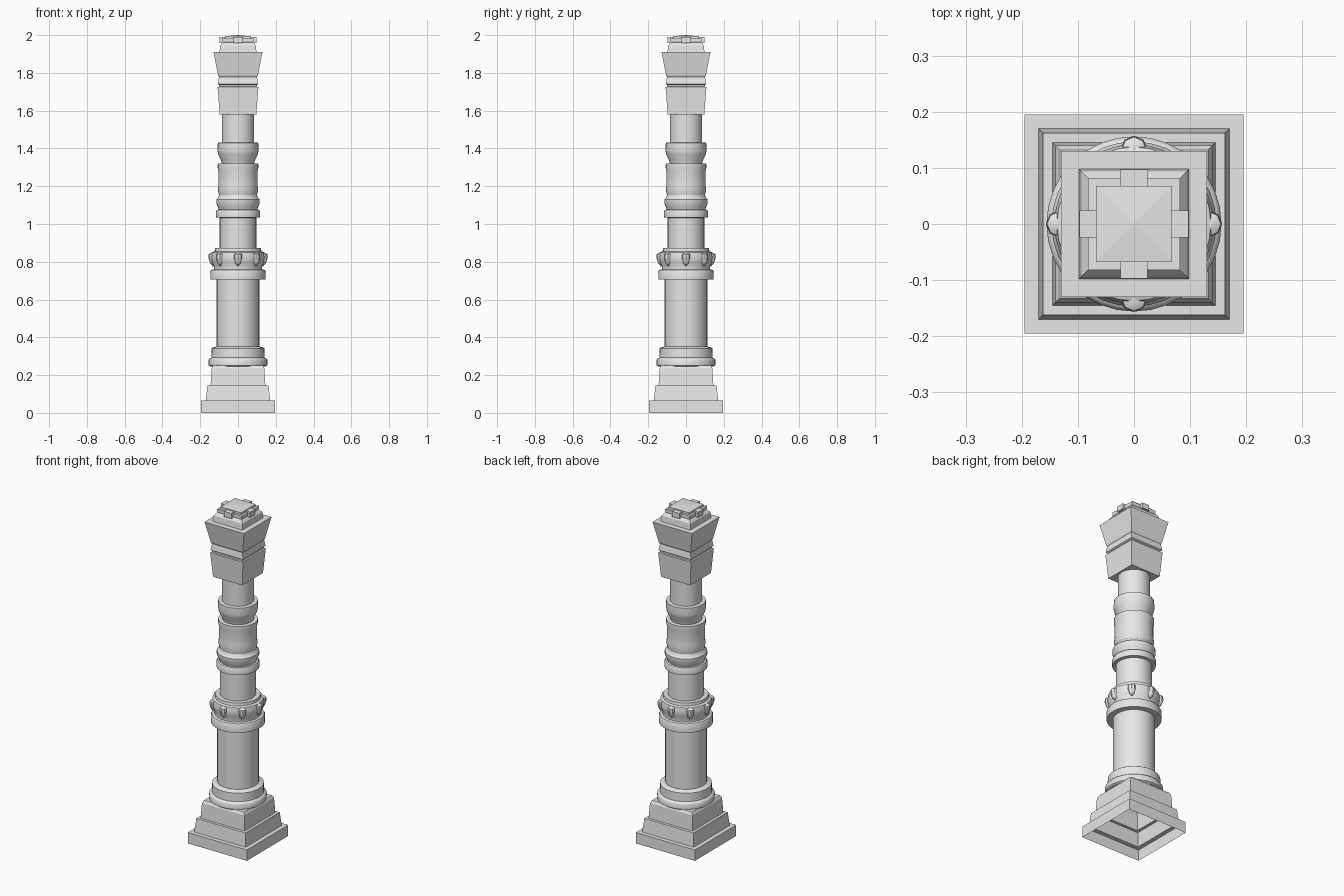
import bpy
import bmesh
from math import sin, cos, pi, sqrt, radians
from mathutils import Matrix

cube = bpy.data.objects.get("Cube")
if cube:
    bpy.data.objects.remove(cube, do_unlink=True)

stone = bpy.data.materials.new("pale_stone")
stone.use_nodes = True
stone.diffuse_color = (0.8, 0.8, 0.8, 1)
stone.node_tree.nodes["Principled BSDF"].inputs["Base Color"].default_value = (0.8, 0.8, 0.8, 1)


def revolve(bm, profile, sides, offset=0.0, matrix=Matrix()):
    """Sweep (radius, height) points, listed upwards, around the z axis."""
    rings = []
    for r, z in profile:
        rings.append([bm.verts.new(matrix @ Matrix.Rotation(offset + 2 * pi * i / sides, 4, 'Z')
                                   @ Matrix.Translation((r, 0, z)).translation)
                      for i in range(sides)])
    for low, high in zip(rings, rings[1:]):
        for i in range(sides):
            j = (i + 1) % sides
            bm.faces.new((low[i], low[j], high[j], high[i]))


def finish(name, bm, smooth=False):
    bmesh.ops.remove_doubles(bm, verts=bm.verts, dist=1e-5)
    mesh = bpy.data.meshes.new(name)
    bm.to_mesh(mesh)
    bm.free()
    mesh.materials.append(stone)
    obj = bpy.data.objects.new(name, mesh)
    bpy.context.collection.objects.link(obj)
    if smooth:
        bpy.ops.object.select_all(action='DESELECT')
        obj.select_set(True)
        bpy.context.view_layer.objects.active = obj
        bpy.ops.object.shade_smooth_by_angle(angle=radians(40))
    return obj


def round_part(name, profile):
    bm = bmesh.new()
    revolve(bm, profile, 32)
    return finish(name, bm, True)


def square_part(name, profile):
    bm = bmesh.new()
    revolve(bm, [(half * sqrt(2), z) for half, z in profile], 4, pi / 4)
    return finish(name, bm)


# Stepped plinth, hollow and open underneath
square_part("plinth", [
    (0.195, 0), (0.195, 0.065), (0.17, 0.065), (0.162, 0.145),
    (0.145, 0.145), (0.14, 0.235), (0.132, 0.25), (0, 0.25)])

# Lower shaft with its base mouldings
round_part("lower_shaft", [
    (0.145, 0.245), (0.155, 0.252), (0.156, 0.28), (0.15, 0.288),
    (0.141, 0.292), (0.14, 0.342), (0.134, 0.346), (0.113, 0.352), (0.113, 0.71)])

# Studded collar
round_part("collar", [
    (0.113, 0.705), (0.146, 0.705), (0.147, 0.748), (0.142, 0.757), (0.128, 0.76),
    (0.128, 0.775), (0.139, 0.8), (0.142, 0.825), (0.137, 0.85),
    (0.124, 0.855), (0.122, 0.872), (0.097, 0.872)])

bm = bmesh.new()
for k in range(8):
    place = Matrix.Rotation(k * pi / 4, 4, 'Z') @ Matrix.Translation((0.133, 0, 0.82))
    revolve(bm, [(0, -0.045), (0.015, -0.027), (0.024, 0), (0.022, 0.02), (0, 0.033)],
            8, 0, place)
finish("collar_studs", bm, True)

# Middle shaft and turned rings
round_part("middle_shaft", [(0.097, 0.865), (0.097, 1.04)])
round_part("middle_ring", [
    (0.097, 1.033), (0.116, 1.035), (0.117, 1.065), (0.112, 1.075), (0.102, 1.077),
    (0.106, 1.09), (0.115, 1.11), (0.115, 1.13), (0.105, 1.14), (0.1, 1.155)])
round_part("drum", [
    (0.1, 1.15), (0.107, 1.18), (0.104, 1.2), (0.104, 1.28),
    (0.108, 1.3), (0.107, 1.32), (0.08, 1.322)])
round_part("upper_ring", [
    (0.085, 1.32), (0.09, 1.34), (0.105, 1.37), (0.109, 1.39),
    (0.107, 1.43), (0.086, 1.432)])
round_part("upper_shaft", [(0.086, 1.425), (0.086, 1.585)])

# Flared square capital
square_part("capital", [
    (0, 1.58), (0.097, 1.58), (0.108, 1.725), (0.1, 1.727), (0.1, 1.735), (0.107, 1.74),
    (0.101, 1.778), (0.105, 1.785), (0.13, 1.91), (0, 1.91)])

# Stepped finial with a shallow pyramid on top
square_part("finial", [
    (0.098, 1.91), (0.094, 1.945), (0.08, 1.962), (0.082, 1.965), (0.082, 1.982),
    (0.068, 1.982), (0.068, 1.994), (0, 2.0)])

# Tabs on the four sides of the finial
bm = bmesh.new()
for k in range(4):
    bmesh.ops.create_cube(bm, size=1, matrix=(
        Matrix.Rotation(k * pi / 2, 4, 'Z') @ Matrix.Translation((0.08, 0, 1.973))
        @ Matrix.Diagonal((0.034, 0.048, 0.032, 1))))
finish("finial_tabs", bm)
